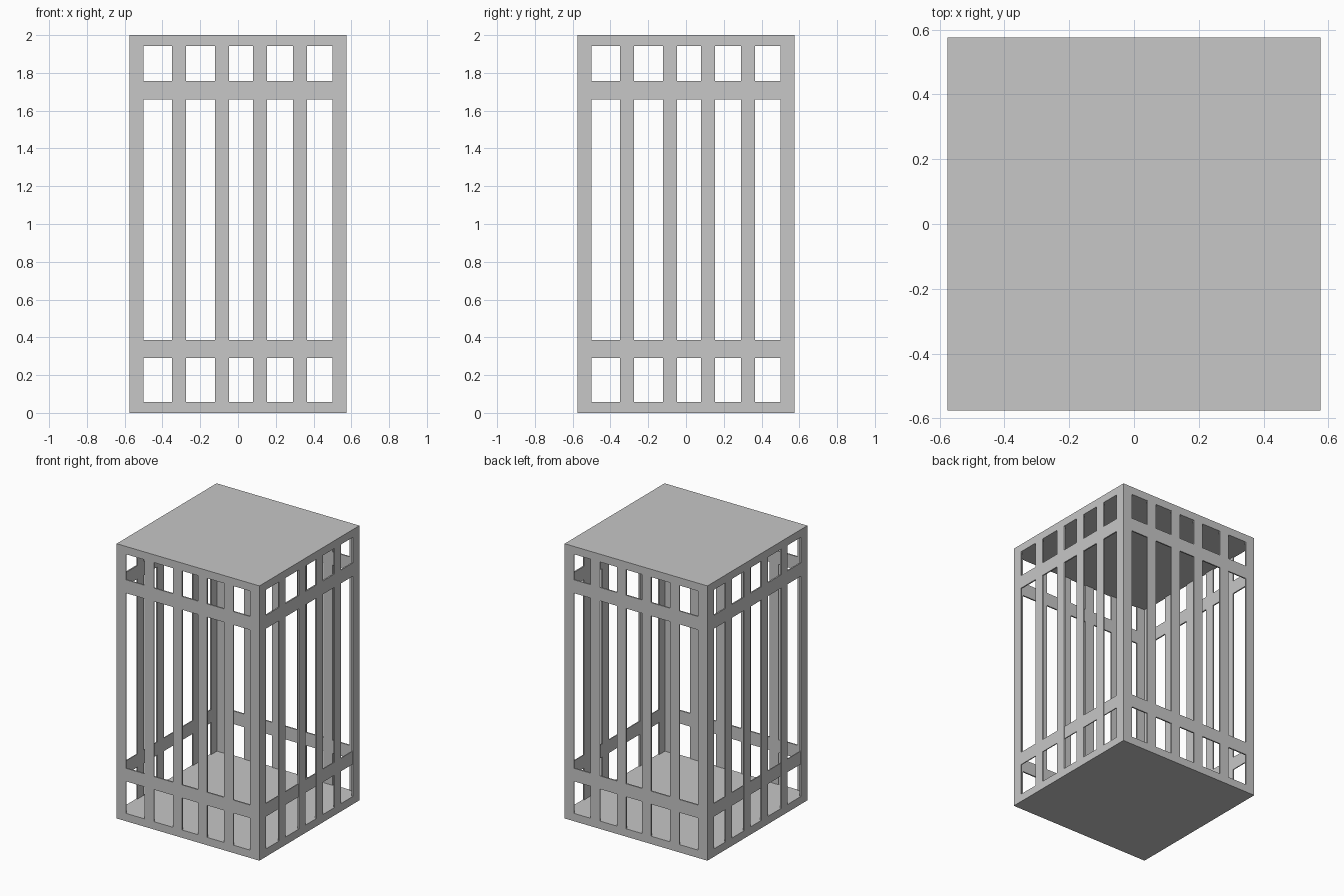
import bpy
from mathutils import Matrix, Vector

cube = bpy.data.objects.get("Cube")
if cube:
    bpy.data.objects.remove(cube, do_unlink=True)

HALF = 0.575      # half width of the cage
HEIGHT = 2.0
SLAB = 0.057      # floor and roof thickness
SHEET = 0.01      # wall thickness
BAR = 0.074
BAR_CENTRES = (-0.312, -0.084, 0.117, 0.328)
RAIL_LOW = (0.29, 0.385)
RAIL_HIGH = (1.66, 1.757)

grey = bpy.data.materials.new("plain_grey")
grey.use_nodes = True
grey.diffuse_color = (0.57, 0.57, 0.57, 1)
grey.node_tree.nodes["Principled BSDF"].inputs["Base Color"].default_value = grey.diffuse_color


def box(name, low, high):
    """Axis-aligned box between two corners."""
    low, high = Vector(low), Vector(high)
    bpy.ops.mesh.primitive_cube_add(size=1)
    obj = bpy.context.object
    obj.name = obj.data.name = name
    size = Matrix.Diagonal((high - low).to_4d())
    obj.data.transform(Matrix.Translation((low + high) / 2) @ size)
    obj.data.materials.append(grey)
    return obj


def wall_part(name, side, start, end, bottom, top, recess=0.0):
    """Flat strip lying in one wall; start and end run along the wall."""
    axis, sign = side
    faces = sorted((sign * (HALF - recess), sign * (HALF - SHEET)))
    if axis == "y":
        return box(name, (start, faces[0], bottom), (end, faces[1], top))
    return box(name, (faces[0], start, bottom), (faces[1], end, top))


# Solid floor and roof
box("floor_slab", (-HALF, -HALF, 0), (HALF, HALF, SLAB))
box("roof_slab", (-HALF, -HALF, HEIGHT - SLAB), (HALF, HALF, HEIGHT))

# L-shaped corner posts, each made of two strips, one per adjoining wall
sides = {"front": ("y", -1), "back": ("y", 1), "left": ("x", 1), "right": ("x", -1)}
inner = HALF - BAR
for label, side in sides.items():
    # strips in the side walls stop short so that the corners do not overlap
    edge = HALF if side[0] == "y" else HALF - SHEET
    wall_part(label + "_corner_strip_a", side, -edge, -inner, SLAB, HEIGHT - SLAB)
    wall_part(label + "_corner_strip_b", side, inner, edge, SLAB, HEIGHT - SLAB)

    # Upright bars
    for number, centre in enumerate(BAR_CENTRES, 1):
        wall_part(f"{label}_bar_{number}", side, centre - BAR / 2, centre + BAR / 2,
                  SLAB, HEIGHT - SLAB)

    # Rails fill the gaps between uprights; low side rails sit slightly back
    stops = [-inner]
    for centre in BAR_CENTRES:
        stops += [centre - BAR / 2, centre + BAR / 2]
    stops.append(inner)
    low_recess = 0.003 if side[0] == "x" else 0.0
    for number in range(len(stops) // 2):
        start, end = stops[2 * number], stops[2 * number + 1]
        wall_part(f"{label}_low_rail_{number + 1}", side, start, end, *RAIL_LOW, low_recess)
        wall_part(f"{label}_high_rail_{number + 1}", side, start, end, *RAIL_HIGH)
